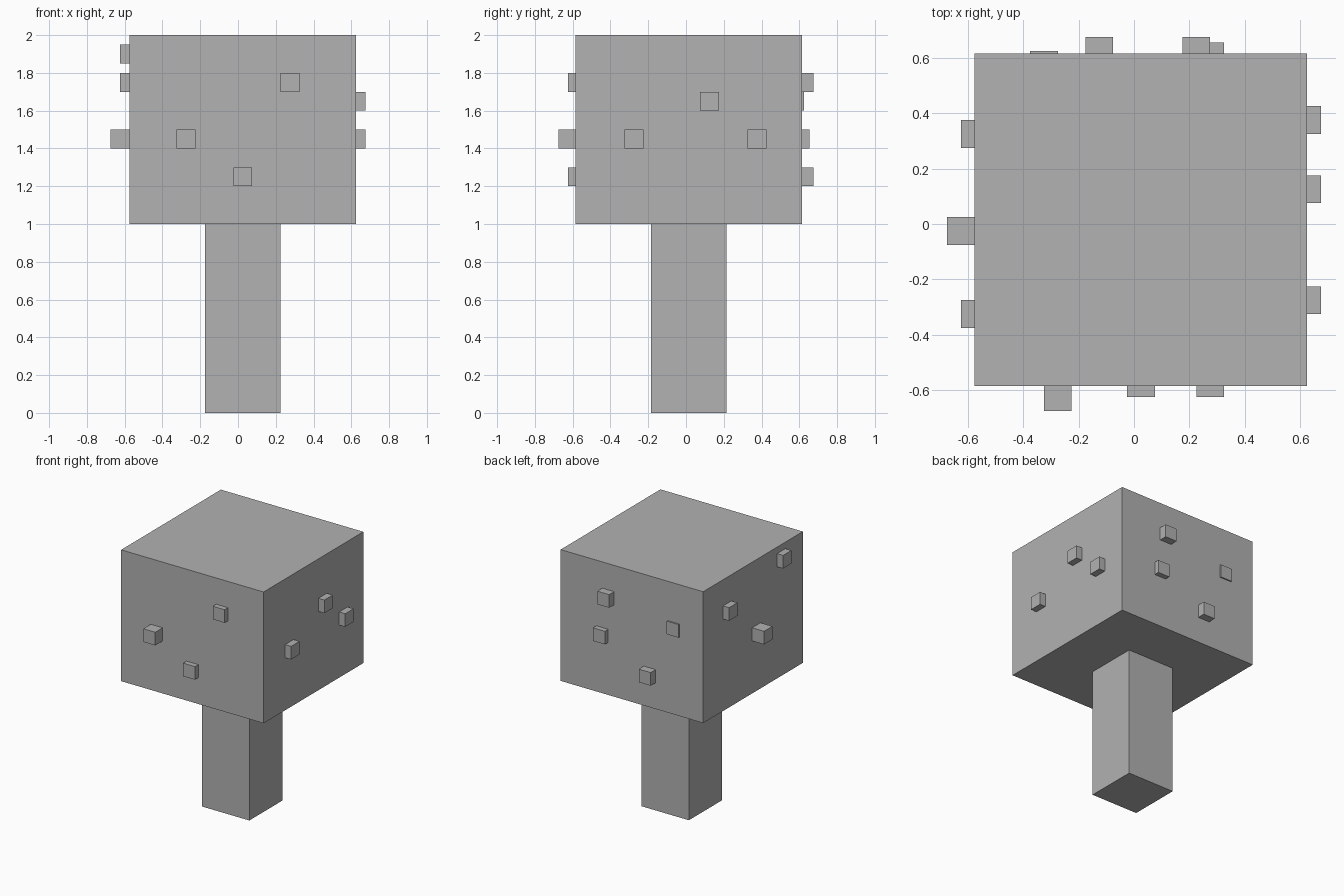
import bpy
from mathutils import Vector

cube = bpy.data.objects.get("Cube")
if cube:
    bpy.data.objects.remove(cube, do_unlink=True)

# Single flat colour
grey = bpy.data.materials.new("plain_grey")
grey.use_nodes = True
colour = (0.445, 0.445, 0.445, 1)
grey.diffuse_color = colour
grey.node_tree.nodes["Principled BSDF"].inputs["Base Color"].default_value = colour


def box(name, low, high):
    """Axis-aligned box between two corners."""
    low, high = Vector(low), Vector(high)
    bpy.ops.mesh.primitive_cube_add(size=1, location=(low + high) / 2)
    obj = bpy.context.object
    obj.name = name
    for v in obj.data.vertices:
        v.co *= high - low
    obj.data.materials.append(grey)
    return obj


CX, CY = 0.025, 0.015   # shared axis of trunk and crown
HALF = 0.6              # half width of the crown
TRUNK = 0.2             # half width of the trunk
NUB = 0.05              # half width of a nub
SINK = 0.02             # how far a nub reaches into the crown

box("trunk", (CX - TRUNK, CY - TRUNK, 0), (CX + TRUNK, CY + TRUNK, 1))
box("crown", (CX - HALF, CY - HALF, 1), (CX + HALF, CY + HALF, 2))

# Nubs per crown side: axis, direction, then (position along side, height, depth)
sides = {
    "front": (1, -1, [(-0.275, 1.45, 0.09), (0.025, 1.25, 0.04), (0.275, 1.75, 0.04)]),
    "back": (1, 1, [(0.225, 1.75, 0.06), (0.275, 1.45, 0.04),
                    (-0.325, 1.65, 0.01), (-0.125, 1.25, 0.06)]),
    "left": (0, 1, [(0.375, 1.45, 0.05), (0.125, 1.65, 0.05), (-0.275, 1.45, 0.05)]),
    "right": (0, -1, [(0.325, 1.75, 0.05), (-0.025, 1.45, 0.1), (-0.325, 1.9, 0.05)]),
}
for side, (axis, sign, nubs) in sides.items():
    face = (CX, CY)[axis] + sign * HALF
    for i, (along, height, depth) in enumerate(nubs, 1):
        ends = sorted((face - sign * SINK, face + sign * depth))
        corners = []
        for end, step in zip(ends, (-NUB, NUB)):
            corner = [along + step, along + step, height + step]
            corner[axis] = end
            corners.append(corner)
        box(f"{side}_nub_{i}", *corners)
